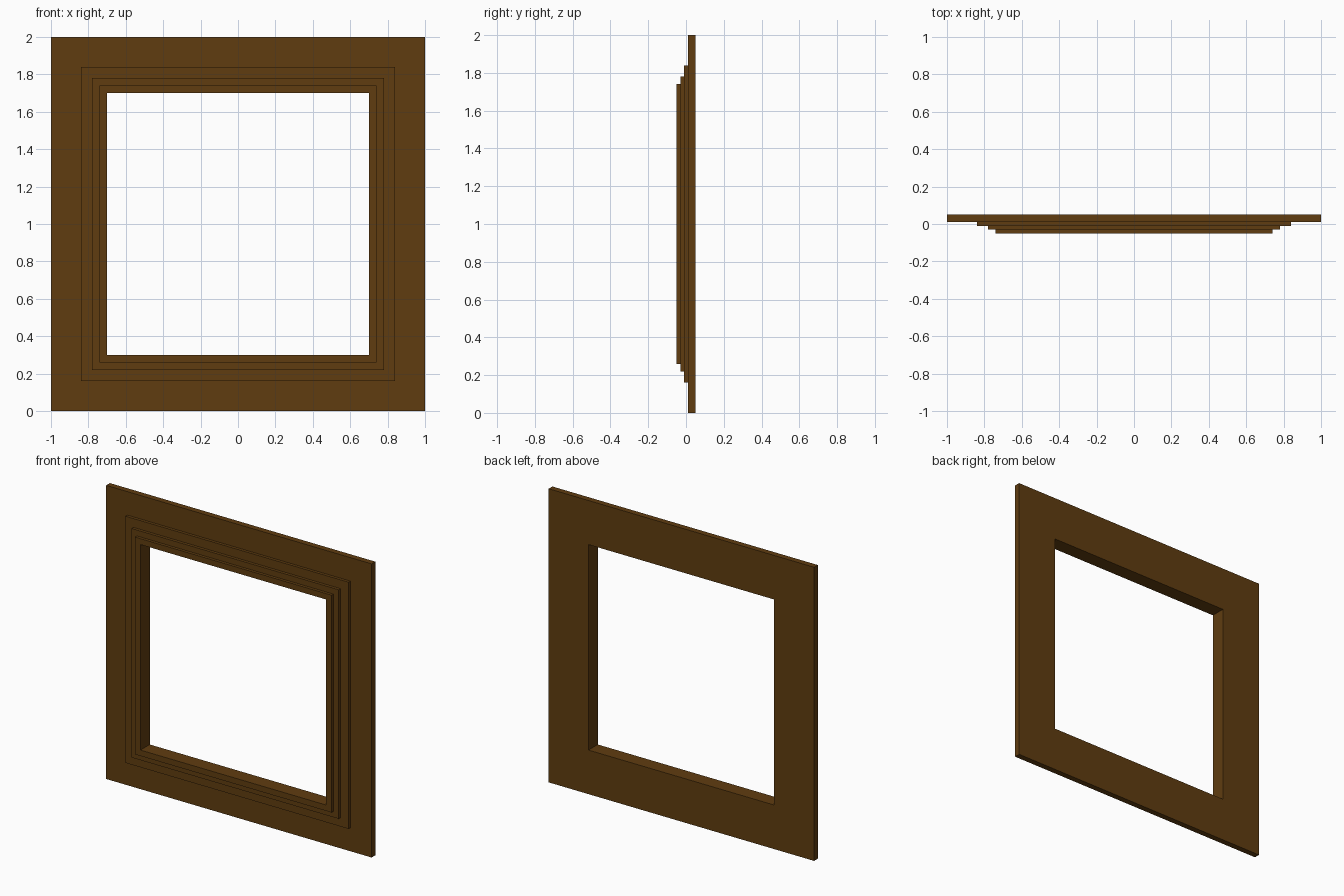
import bpy
import bmesh

if "Cube" in bpy.data.objects:
    bpy.data.objects.remove(bpy.data.objects["Cube"])

# Single wood colour
wood = bpy.data.materials.new("dark brown wood")
wood.diffuse_color = (0.117, 0.046, 0.005, 1.0)
wood.use_nodes = True
wood.node_tree.nodes["Principled BSDF"].inputs["Base Color"].default_value = wood.diffuse_color

# Moulding cross-section: (half width from the frame centre, depth y)
profile = [
    (1.00, 0.05), (1.00, 0.01),      # flat outer board
    (0.84, 0.01), (0.84, -0.01),     # first step
    (0.78, -0.01), (0.78, -0.03),    # second step
    (0.74, -0.03), (0.74, -0.05),    # inner lip
    (0.70, -0.05), (0.70, 0.05),     # opening wall
]
corners = [(-1, -1), (1, -1), (1, 1), (-1, 1)]

# Sweep the cross-section around the square with mitred corners
bm = bmesh.new()
rings = [[bm.verts.new((sx * h, y, 1 + sz * h)) for h, y in profile]
         for sx, sz in corners]
n = len(profile)
for c in range(4):
    a, b = rings[c], rings[(c + 1) % 4]
    for i in range(n):
        j = (i + 1) % n
        bm.faces.new((a[i], a[j], b[j], b[i]))
bmesh.ops.recalc_face_normals(bm, faces=bm.faces)

mesh = bpy.data.meshes.new("stepped_square_frame")
bm.to_mesh(mesh)
bm.free()
mesh.materials.append(wood)
frame = bpy.data.objects.new("stepped_square_frame", mesh)
bpy.context.collection.objects.link(frame)
